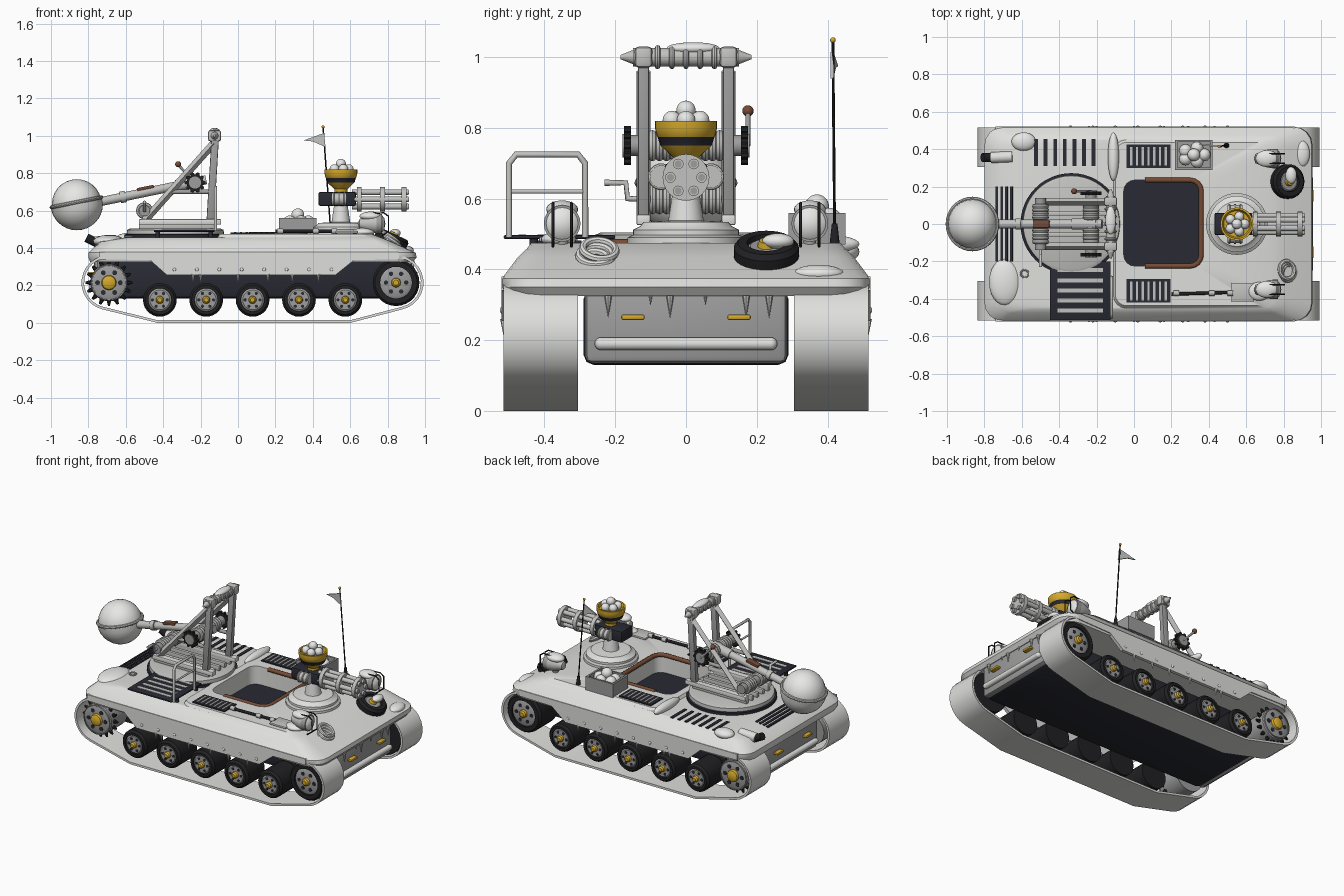
import bpy, bmesh, math
from mathutils import Vector, Matrix

if "Cube" in bpy.data.objects:
    bpy.data.objects.remove(bpy.data.objects["Cube"])


def material(name, *rgb):
    m = bpy.data.materials.new(name)
    m.use_nodes = True
    m.diffuse_color = (*rgb, 1)
    m.node_tree.nodes["Principled BSDF"].inputs["Base Color"].default_value = (*rgb, 1)
    return m


hull = material("frosted_hull", .74, .74, .72)
snow = material("snow", .8, .8, .79)
steel = material("grey_steel", .34, .34, .34)
pale = material("pale_metal", .54, .54, .53)
navy = material("dark_navy", .022, .023, .033)
rubber = material("black_rubber", .015, .015, .017)
gold = material("gold", .66, .4, .025)
brown = material("brown_leather", .18, .07, .035)


def finish(name, bm, *mats):
    bmesh.ops.remove_doubles(bm, verts=bm.verts, dist=.00005)
    bmesh.ops.recalc_face_normals(bm, faces=bm.faces)
    for f in bm.faces:
        f.smooth = True
    for e in bm.edges:
        e.smooth = e.calc_face_angle(0) < math.radians(35)
    mesh = bpy.data.meshes.new(name)
    bm.to_mesh(mesh)
    bm.free()
    for m in mats:
        mesh.materials.append(m)
    ob = bpy.data.objects.new(name, mesh)
    bpy.context.scene.collection.objects.link(ob)


def loft(bm, loops, slots=None):
    rows = [[bm.verts.new(p) for p in loop] for loop in loops]
    n = len(rows[0])
    for i, (a, b) in enumerate(zip(rows, rows[1:])):
        for j in range(n):
            k = (j + 1) % n
            bm.faces.new((a[j], a[k], b[k], b[j])).material_index = slots[i] if slots else 0
    return rows


def lathe(name, profile, places, sides=20):
    """Spin (radius, height, material) points about an axis at each (origin, axis)."""
    bm, mats = bmesh.new(), []
    for p in profile:
        if p[2] not in mats:
            mats.append(p[2])
    for origin, axis in places:
        q = Vector(axis).to_track_quat('Z', 'Y')
        turn = [math.tau * i / sides for i in range(sides)]
        loops = [[Vector(origin) + q @ Vector((r * math.cos(t), r * math.sin(t), h)) for t in turn]
                 for r, h, _ in profile]
        loft(bm, loops, [mats.index(p[2]) for p in profile[1:]])
    bmesh.ops.dissolve_degenerate(bm, edges=bm.edges, dist=.00005)
    finish(name, bm, *mats)


def rods(name, mat, r, spans, sides=14, tip=None):
    """Cylinders or cones between pairs of points, all in one object."""
    bm = bmesh.new()
    for a, b in spans:
        a, b = Vector(a), Vector(b)
        frame = Matrix.Translation((a + b) / 2) @ (b - a).to_track_quat('Z', 'Y').to_matrix().to_4x4()
        bmesh.ops.create_cone(bm, cap_ends=True, segments=sides, radius1=r,
                              radius2=r if tip is None else tip, depth=(b - a).length, matrix=frame)
    finish(name, bm, mat)


def rings(name, mat, big, thin, places, sides=28):
    circle = [(big + thin * math.cos(math.tau * i / 8), thin * math.sin(math.tau * i / 8), mat) for i in range(9)]
    lathe(name, circle, places, sides)


def balls(name, mat, spots):
    bm = bmesh.new()
    for *loc, rx, ry, rz in spots:
        bmesh.ops.create_uvsphere(bm, u_segments=24, v_segments=14, radius=1,
                                  matrix=Matrix.Translation(loc) @ Matrix.Diagonal((rx, ry, rz, 1)))
    finish(name, bm, mat)


def boxes(name, mat, spans, bevel=0, tilt=0):
    """Boxes given as (x range, y range, z range), tilted about the y axis."""
    bm = bmesh.new()
    for span in spans:
        mid = [(lo + hi) / 2 for lo, hi in span]
        size = [hi - lo for lo, hi in span]
        frame = Matrix.Translation(mid) @ Matrix.Rotation(tilt, 4, 'Y') @ Matrix.Diagonal((*size, 1))
        bmesh.ops.create_cube(bm, size=1, matrix=frame)
    if bevel:
        bmesh.ops.bevel(bm, geom=bm.edges[:], offset=bevel, segments=2, affect='EDGES', profile=.5)
    finish(name, bm, mat)


def tube(name, mat, r, points):
    curve = bpy.data.curves.new(name, 'CURVE')
    curve.dimensions, curve.bevel_depth, curve.bevel_resolution = '3D', r, 2
    curve.use_fill_caps = True
    line = curve.splines.new('POLY')
    line.points.add(len(points) - 1)
    for p, co in zip(line.points, points):
        p.co = (*co, 1)
    curve.materials.append(mat)
    bpy.context.scene.collection.objects.link(bpy.data.objects.new(name, curve))


def round_rect(x0, x1, y0, y1, r, z):
    out = []
    for k, (cx, cy) in enumerate(((x1 - r, y1 - r), (x0 + r, y1 - r), (x0 + r, y0 + r), (x1 - r, y0 + r))):
        for i in range(5):
            t = math.pi / 2 * (k + i / 4)
            out.append(Vector((cx + r * math.cos(t), cy + r * math.sin(t), z)))
    return out


# Upper hull: low rear deck, raised front deck, sunken cockpit
bm = bmesh.new()
cockpit = (-.055, .36, -.225, .235, .06)
skin = [round_rect(-.79, .935, -.51, .51, .1, .325), round_rect(-.8, .955, -.52, .52, .1, .35),
        round_rect(-.8, .95, -.52, .52, .1, .375), round_rect(-.735, .82, -.475, .475, .08, .435),
        round_rect(-.6, .765, -.452, .452, .07, .457), round_rect(-.11, .764, -.451, .451, .07, .4572),
        round_rect(-.1, .715, -.437, .437, .06, .475), round_rect(*cockpit, .475), round_rect(*cockpit, .355)]
layers = loft(bm, skin)
bm.faces.new(layers[0])
bm.faces.new(layers[-1]).material_index = 1
finish("upper_hull", bm, hull, navy)
corner = round_rect(*cockpit, .472)
tube("cockpit_rim", brown, .014, [(.06, -.225, .472)] + corner[15:] + corner[:5] + [(.06, .235, .472)])

# Lower hull: dark belly with grey end plates
boxes("belly", navy, [((-.74, .9), (-.29, .29), (.13, .345))], .03)
boxes("end_plates", steel, [((.88, .93), (-.285, .285), (.135, .35)), ((-.77, -.73), (-.285, .285), (.135, .35))], .02)
rods("bumper_bars", hull, .018, [((x, -.24, .19), (x, .24, .19)) for x in (.94, -.78)])
balls("bumper_ends", hull, [(x, y, .19, .018, .018, .018) for x in (.94, -.78) for y in (-.24, .24)])
boxes("tow_hooks", gold, [((x - .015, x + .015), (y - .033, y + .033), (.257, .273))
                          for x in (.945, -.785) for y in (-.15, .15)], .006)
for drop, places in ((.065, (-.22, -.045, .17, .235)), (.03, (-.1, .055))):
    rods("icicles", pale, drop * .17, [((.935, y, .327), (.935, y, .327 - drop)) for y in places], 8, 0)

for side, label in ((-1, "right"), (1, "left")):
    # Side skirt
    skirt = [(-.74, .38), (-.74, .34), (-.47, .335), (-.38, .255), (.52, .255), (.62, .335), (.86, .34), (.86, .38)]
    bm = bmesh.new()
    ends = loft(bm, [[(x, side * y, z) for x, z in skirt] for y in (.5, .521)])
    for end in ends:
        bm.faces.new(end)
    finish(label + "_skirt", bm, hull)
    balls(label + "_rivets", snow, [(-.34 + .12 * i, side * .521, .285, .009, .005, .009) for i in range(8)])
    rods(label + "_skirt_icicles", hull, .01, [((x, side * .515, .26), (x, side * .515, .21))
                                               for x in (-.24, -.2, 0, .16, .29, .43)], 8, 0)

    # Track band
    def path(r, floor):
        arc = [(-.69, 90 + 166 * i / 12) for i in range(13)]
        nose = [(.845, 283 + 167 * i / 12) for i in range(13)]
        point = lambda cx, a: (cx + r * math.cos(math.radians(a)), .215 + r * math.sin(math.radians(a)))
        return [point(*a) for a in arc] + [(-.43, floor), (.6, floor)] + [point(*a) for a in nose]
    bm = bmesh.new()
    section = ((.147, 0, .305), (.147, 0, .515), (.133, .014, .515), (.133, .014, .305), (.147, 0, .305))
    loft(bm, [[(x, side * y, z) for x, z in path(r, f)] for r, f, y in section])
    finish(label + "_track", bm, hull)

    # Wheels
    out = (0, side, 0)
    road = [(-.418 + .248 * i, .123) for i in range(5)]

    def wheel(name, spots, r, hub, cap, tread):
        lathe(name, [(0, 0, tread), (r, 0, tread), (r, .165, tread), (r - .012, .18, tread), (hub, .18, tread),
                     (hub, .168, tread), (hub * .85, .175, steel), (cap * 1.1, .175, steel), (cap, .19, gold),
                     (cap * .6, .198, gold), (0, .198, gold)], [((x, side * .315, z), out) for x, z in spots], 28)
        holes = []
        for x, z in spots:
            for i in range(6):
                t = math.tau * i / 6
                p = Vector((x + hub * .64 * math.cos(t), side * .488, z + hub * .64 * math.sin(t)))
                holes.append((p, p + Vector(out) * .005))
        rods(name + "_holes", navy, hub * .14, holes, 10)
    wheel(label + "_road_wheels", road, .09, .062, .019, rubber)
    wheel(label + "_idler_wheel", [(.845, .215)], .125, .085, .023, rubber)
    wheel(label + "_sprocket", [(-.69, .215)], .1, .095, .036, steel)
    teeth = []
    for i in range(16):
        t = math.tau * i / 16
        d = Vector((math.cos(t), 0, math.sin(t)))
        c = Vector((-.69, side * .45, .215))
        teeth.append((c + d * .09, c + d * .125))
    rods(label + "_sprocket_teeth", rubber, .016, teeth, 6, .006)

    # Headlight with guard
    y = side * .35
    lathe(label + "_headlight", [(0, 0, pale), (.025, .01, pale), (.045, .06, pale), (.052, .1, pale), (.052, .13, steel),
                                 (.045, .13, steel), (.03, .142, snow), (0, .148, snow)], [((.64, y, .53), (1, 0, 0))])
    rods(label + "_headlight_post", steel, .018, [((.71, y, .46), (.71, y, .5))])
    balls(label + "_headlight_snow", snow, [(.71, y, .57, .06, .045, .025)])
    for dy in (-.026, .026):
        tube(label + "_headlight_guard", rubber, .004, [(.71, y + dy, .585), (.78, y + dy, .588), (.805, y + dy, .57),
                                                        (.805, y + dy, .49), (.77, y + dy, .465)])


# Deck grilles
def slots(x0, x1, y0, y1, z, count, along):
    lo, hi = (y0, y1) if along == 'x' else (x0, x1)
    step = (hi - lo) / count
    cuts = [(lo + step * (i + .3), lo + step * (i + .7)) for i in range(count)]
    return [((x0, x1), c, z) if along == 'x' else (c, (y0, y1), z) for c in cuts]


boxes("rear_deck_slots", navy, slots(-.55, -.19, .31, .455, (.45, .461), 7, 'y'))
for label, y in (("left", .3), ("right", -.42)):
    boxes(label + "_grille", navy, [((-.04, .195), (y, y + .125), (.47, .482))])
    boxes(label + "_grille_bars", pale, slots(-.03, .185, y + .012, y + .113, (.48, .486), 7, 'y'))
boxes("tail_grille", navy, [((x, x + .014), (-.2, .2), (z, z + .012)) for x, z in
                            [(-.74 + .026 * i, .429 + .0042 * i) for i in range(4)]], 0, -.16)
boxes("side_platform", navy, [((-.45, -.125), (-.515, -.2), (.486, .497))], .004)
rods("platform_legs", navy, .012, [((x, y, .45), (x, y, .49)) for x in (-.43, -.145) for y in (-.43, -.23)])
boxes("side_platform_bars", pale, slots(-.41, -.165, -.49, -.22, (.494, .499), 5, 'x'))
tube("handrail", pale, .009, [(-.12, -.5, .49), (-.12, -.5, .7), (-.12, -.48, .725), (-.12, -.305, .725),
                              (-.12, -.285, .7), (-.12, -.285, .49)])
rods("handrail_bar", pale, .006, [((-.12, -.5, .62), (-.12, -.285, .62))])

# Catapult turntable and frame
up = (0, 0, 1)
lathe("turntable", [(0, 0, navy), (.272, 0, navy), (.272, .026, navy), (.26, .028, navy), (.258, .05, pale),
                    (.24, .058, pale), (0, .058, pale)], [((-.335, 0, .447), up)], 48)
boxes("turntable_planks", pale, slots(-.53, -.13, -.14, .14, (.5, .535), 5, 'x'), .005)
boxes("frame_rails", hull, [((-.53, -.09), (y - .02, y + .02), (.525, .555)) for y in (-.12, .12)], .005)
boxes("frame_posts", steel, [((-.155, -.115), (y - .016, y + .016), (.54, 1)) for y in (-.12, .12)], .005, .06)
rods("frame_braces", pale, .02, [((-.5, y, .545), (-.13, y, .96)) for y in (-.12, .12)], 4)
boxes("post_caps", pale, [((-.16, -.09), (y - .025, y + .025), (.97, 1.03)) for y in (-.12, .12)], .012)
rods("frame_struts", steel, .012, [((-.36, y, .7), (-.14, y, .7)) for y in (-.12, .12)])
rods("top_beam", pale, .026, [((-.125, -.15, 1), (-.125, .15, 1))])
rods("beam_tips", pale, .022, [((-.125, s * .145, 1), (-.125, s * .185, 1)) for s in (-1, 1)], 14, .006)
rings("beam_bindings", pale, .026, .008, [((-.125, -.08 + .04 * i, 1), (0, 1, 0)) for i in range(5)])
balls("beam_snow", snow, [(-.125, .02, 1.025, .028, .075, .017)])

# Winches, gears and crank
rods("winch_drums", steel, .03, [((-.23, -.17, .75), (-.23, .17, .75)), ((-.5, -.14, .6), (-.5, .14, .6))])
rings("winch_rope", pale, .033, .012, [((x, s * (.035 + .02 * i), z), (0, 1, 0)) for x, z in ((-.23, .75), (-.5, .6))
                                       for s in (-1, 1) for i in range(4)], 18)
rods("gears", rubber, .045, [((-.23, s * .155, .75), (-.23, s * .175, .75)) for s in (-1, 1)], 20)
rods("gear_teeth", rubber, .01, [((-.23 + .047 * math.cos(i * .63), s * .155, .75 + .047 * math.sin(i * .63)),
                                  (-.23 + .047 * math.cos(i * .63), s * .175, .75 + .047 * math.sin(i * .63)))
                                 for s in (-1, 1) for i in range(10)], 6)
rods("gear_hubs", steel, .033, [((-.23, s * .17, .75), (-.23, s * .18, .75)) for s in (-1, 1)])
tube("crank", pale, .009, [(-.5, -.13, .6), (-.5, -.165, .6), (-.5, -.17, .645), (-.5, -.23, .645)])
rods("lever", steel, .007, [((-.23, .175, .75), (-.32, .175, .845))])
balls("lever_knob", brown, [(-.32, .175, .848, .016, .016, .016)])

# Throwing arm, basket and big snowball
rods("arm", pale, .024, [((-.17, 0, .765), (-.75, 0, .645))])
rods("arm_sleeves", pale, .031, [((-.2, 0, .759), (-.33, 0, .732)), ((-.6, 0, .676), (-.63, 0, .67))])
boxes("arm_grip", brown, [((-.54, -.45), (-.02, .02), (.713, .729))], .004, -.204)
nest, lean = (-.862, 0, .635), (-.2, 0, 1)
lathe("basket", [(.14 * math.sin(a * math.pi / 16), -.14 * math.cos(a * math.pi / 16), hull) for a in range(9)],
      [(nest, lean)], 32)
rings("basket_rim", pale, .136, .01, [((-.864, 0, .645), lean)], 36)
balls("big_snowball", snow, [(*nest, .133, .133, .133)])

# Gun turret, hopper and rotary gun
lathe("gun_turret", [(.165, 0, hull), (.165, .02, hull), (.15, .028, pale), (.15, .042, hull), (.13, .052, hull),
                     (.12, .064, hull), (.05, .068, hull), (.036, .16, hull), (0, .16, hull)], [((.55, 0, .47), up)], 40)
boxes("gun_body", navy, [((.43, .63), (-.06, .06), (.625, .7))], .01)
rods("gun_feeds", pale, .032, [((.5, s * .07, .662), (.58, s * .07, .662)) for s in (-1, 1)])
rings("feed_collars", pale, .032, .006, [((x, s * .07, .662), (1, 0, 0)) for s in (-1, 1) for x in (.51, .54, .57)], 18)
barrels = [Vector((0, .044 * math.cos(i * math.pi / 3), .66 + .044 * math.sin(i * math.pi / 3))) for i in range(6)]
rods("gun_barrels", pale, .015, [(p + Vector((.61, 0, 0)), p + Vector((.912, 0, 0))) for p in barrels])
rods("barrel_bores", steel, .01, [(p + Vector((.91, 0, 0)), p + Vector((.913, 0, 0))) for p in barrels])
rods("barrel_clamps", pale, .066, [((x, 0, .66), (x + .025, 0, .66)) for x in (.635, .76, .875)], 24)
lathe("hopper", [(.035, 0, gold), (.035, .015, gold), (.072, .05, gold), (.074, .053, navy), (.08, .074, navy),
                 (.082, .076, gold), (.088, .1, gold), (.088, .12, gold), (.078, .12, gold), (.07, .1, gold), (0, .1, gold)],
      [((.55, 0, .7), up)], 28)
ammo = [(math.cos(i * 1.257), math.sin(i * 1.257)) for i in range(5)]
balls("hopper_snowballs", snow, [(.55 + .042 * c, .042 * s, .822, .026, .026, .026) for c, s in ammo]
      + [(.55, 0, .85, .027, .027, .027)])

# Snowball crate
boxes("crate", steel, [((.22, .42), (.29, .45), (.47, .515)), ((.22, .42), (.29, .302), (.51, .56)),
                       ((.22, .42), (.438, .45), (.51, .56)), ((.22, .232), (.29, .45), (.51, .56)),
                       ((.408, .42), (.29, .45), (.51, .56))])
balls("crate_snowballs", snow, [(.32 + .055 * c, .37 + .038 * s, .54, .034, .034, .034) for c, s in ammo]
      + [(.32, .37, .578, .034, .034, .034)])

# Antenna and pennant
rods("antenna_base", rubber, .016, [((.495, .42, .46), (.493, .42, .53))], 14, .008)
rods("antenna", rubber, .004, [((.495, .42, .5), (.455, .415, 1.045))], 8)
balls("antenna_tip", gold, [(.455, .415, 1.048, .008, .008, .008)])
bm = bmesh.new()
outline = [(.46, 1.015), (.35, .975), (.4, .97), (.468, .94)]
faces = loft(bm, [[(x, y + (.46 - x) * .12, z) for x, z in outline] for y in (.409, .417)])
for end in faces:
    bm.faces.new(end)
finish("pennant", bm, pale)

# Stowage: spare wheel, rope coil, tow ring, shovel, exhaust
lathe("spare_wheel", [(0, -.02, rubber), (.08, -.02, rubber), (.092, -.005, rubber), (.092, .03, rubber), (.08, .045, rubber),
                      (.055, .045, rubber), (.052, .03, rubber), (.045, .035, steel), (.025, .035, steel), (.02, .052, gold),
                      (0, .055, gold)], [((.815, .227, .435), (.42, 0, .9))], 28)
rings("rope_coil", hull, .047, .011, [((.83 - .006 * i, -.265 + .01 * i, .424 + .016 * i), (.6, .1 * i - .1, .9)) for i in range(3)])
rings("tow_ring", pale, .02, .005, [((-.585, -.265, .462), up)], 18)
rods("shovel_handle", rubber, .009, [((.2, -.375, .49), (.53, -.365, .49))])
rods("shovel_collars", pale, .014, [((x, -.37, .49), (x + .03, -.37, .49)) for x in (.21, .4, .5)])
boxes("shovel_blade", pale, [((.52, .64), (-.415, -.315), (.478, .492))], .005)
rods("exhaust", rubber, .024, [((-.74, .355, .42), (-.81, .355, .455))])
rods("exhaust_sleeve", hull, .03, [((-.65, .36, .44), (-.765, .355, .432))])

# Snow drifts
balls("snow_drifts", snow, [(.895, .375, .388, .045, .072, .025), (-.69, -.31, .435, .085, .125, .035),
                            (-.59, .44, .45, .065, .05, .03), (-.11, .36, .472, .03, .13, .03),
                            (.84, .26, .48, .03, .045, .022), (.67, -.36, .485, .06, .05, .022)])
